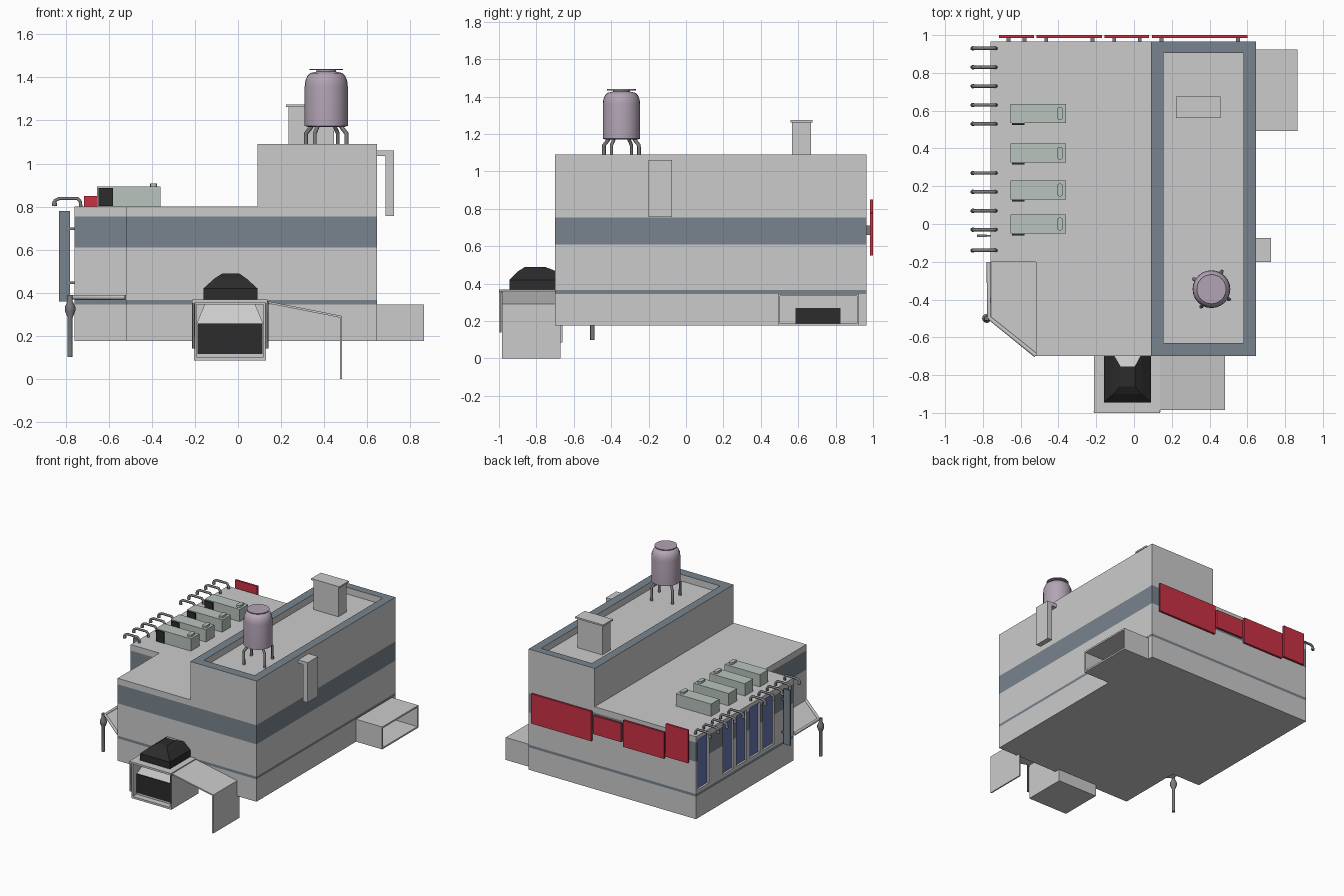
import bpy, bmesh
from math import sin, cos, radians, pi

if "Cube" in bpy.data.objects:
    bpy.data.objects.remove(bpy.data.objects["Cube"])


def mat(name, r, g, b):
    m = bpy.data.materials.new(name)
    m.diffuse_color = (r, g, b, 1)
    m.use_nodes = True
    m.node_tree.nodes["Principled BSDF"].inputs["Base Color"].default_value = m.diffuse_color
    return m


GREY = mat("concrete", .8, .8, .8)
BAND = mat("slate", .19, .23, .27)
BLACK = mat("black", .025, .025, .025)
RED = mat("red", .6, .03, .06)
BLUE = mat("glass_blue", .13, .18, .45)
PURPLE = mat("tank_mauve", .45, .37, .46)
GREEN = mat("unit_green", .48, .55, .51)
METAL = mat("dark_metal", .2, .2, .21)


def loft(name, rings, mats=(None,), bands=None, smooth=False):
    """Skin a stack of equal point rings, capped at both ends."""
    bm = bmesh.new()
    vs = [[bm.verts.new(p) for p in r] for r in rings]
    n = len(vs[0])
    for i in range(len(vs) - 1):
        for j in range(n):
            k = (j + 1) % n
            f = bm.faces.new((vs[i][j], vs[i][k], vs[i + 1][k], vs[i + 1][j]))
            f.material_index = bands[i] if bands else 0
    bm.faces.new(vs[0])
    bm.faces.new(vs[-1])
    bmesh.ops.recalc_face_normals(bm, faces=bm.faces)
    me = bpy.data.meshes.new(name)
    bm.to_mesh(me)
    bm.free()
    for m in mats:
        if m:
            me.materials.append(m)
    ob = bpy.data.objects.new(name, me)
    bpy.context.collection.objects.link(ob)
    if smooth:
        bpy.ops.object.select_all(action='DESELECT')
        ob.select_set(True)
        bpy.context.view_layer.objects.active = ob
        bpy.ops.object.shade_smooth_by_angle(angle=radians(35))
    return ob


def rect(a0, a1, b0, b1, c, axis='z'):
    pts = [(a0, b0), (a1, b0), (a1, b1), (a0, b1)]
    put = {'z': lambda a, b: (a, b, c), 'y': lambda a, b: (a, c, b), 'x': lambda a, b: (c, a, b)}[axis]
    return [put(a, b) for a, b in pts]


def box(name, x0, x1, y0, y1, z0, z1, m=None):
    return loft(name, [rect(x0, x1, y0, y1, z0), rect(x0, x1, y0, y1, z1)], (m,))


def lathe(name, x, y, profile, m, n=24):
    rings = [[(x + r * cos(2 * pi * i / n), y + r * sin(2 * pi * i / n), z) for i in range(n)]
             for r, z in profile]
    return loft(name, rings, (m,), smooth=True)


def pipe(name, pts, r, m):
    cu = bpy.data.curves.new(name, 'CURVE')
    cu.dimensions = '3D'
    cu.bevel_depth, cu.bevel_resolution, cu.use_fill_caps = r, 1, True
    sp = cu.splines.new('POLY')
    sp.points.add(len(pts) - 1)
    for p, q in zip(sp.points, pts):
        p.co = (*q, 1)
    cu.materials.append(m)
    ob = bpy.data.objects.new(name, cu)
    bpy.context.collection.objects.link(ob)


# Main building: notched plan with two flush stripes
plan = [(.645, -.7), (.645, .965), (-.76, .965), (-.76, -.2), (-.52, -.2), (-.52, -.7)]
body = loft("main_building", [[(x, y, z) for x, y in plan] for z in (.175, .345, .365, .61, .755, .8)],
            (GREY, BAND), [0, 1, 0, 1, 0])

# Window bay on the left wall
for i, (y0, y1) in enumerate([(.81, .94), (.52, .64), (.36, .48), (.20, .32), (.03, .16)]):
    cut = box(f"window_cutter_{i}", -.8, -.735, y0, y1, .39, .77)
    cut.hide_render = True
    cut.hide_viewport = True
    b = body.modifiers.new("window", 'BOOLEAN')
    b.operation, b.object = 'DIFFERENCE', cut
    box(f"window_pane_{i}", -.745, -.734, y0, y1, .39, .77, BLUE)

# Upper storey with sunken roof and dark parapet
loft("upper_storey", [rect(.09, .645, -.7, .965, .8), rect(.09, .645, -.7, .965, 1.09),
                      rect(.155, .58, -.63, .905, 1.09), rect(.155, .58, -.63, .905, 1.04)],
     (GREY, BAND), [0, 1, 0])

# Roof chimney
box("chimney", .235, .445, .567, .667, 1.04, 1.262)
box("chimney_cap", .222, .457, .56, .675, 1.262, 1.274)

# Water tank on bent legs
TX, TY = .41, -.345
lathe("water_tank", TX, TY, [(.085, 1.17), (.1, 1.175), (.1, 1.36), (.097, 1.385), (.088, 1.407),
                             (.075, 1.42), (.045, 1.427), (.045, 1.434), (.078, 1.434), (.078, 1.44)], PURPLE)
for k in range(4):
    a = radians(60 + 90 * k)
    pipe(f"tank_leg_{k}", [(TX + r * cos(a), TY + r * sin(a), z)
                           for r, z in ((.075, 1.18), (.085, 1.165), (.108, 1.14), (.108, 1.04))], .01, METAL)

# Wall duct on the right side
duct = [(.645, 1.06), (.725, 1.06), (.725, .757), (.685, .757), (.685, 1.035), (.645, 1.035)]
loft("wall_duct", [[(x, y, z) for x, z in duct] for y in (-.2, -.075)])

# Loading dock, an open shell facing right
loft("loading_dock", [rect(.493, .925, .175, .345, .645, 'x'), rect(.493, .925, .175, .345, .865, 'x'),
                      rect(.503, .915, .187, .333, .865, 'x'), rect(.503, .915, .187, .333, .65, 'x')])
box("dock_door", .648, .656, .585, .825, .187, .27, BLACK)

# Front stall: open shell, counter, roof slab, corner rods
loft("stall_shell", [rect(-.205, .13, .085, .355, -.66, 'y'), rect(-.205, .13, .085, .355, -.985, 'y'),
                     rect(-.193, .118, .1, .345, -.985, 'y'), rect(-.193, .118, .1, .345, -.86, 'y')])
loft("stall_counter_hood", [rect(-.193, .118, -.94, -.86, .1), rect(-.193, .118, -.94, -.86, .255),
                            rect(-.155, .08, -.88, -.86, .345)])
box("stall_hatch", -.188, .113, -.946, -.938, .115, .257, BLACK)
box("stall_roof", -.213, .138, -1, -.69, .353, .368)
for x in (-.207, .134):
    pipe("stall_rod", [(x, -.992, .14), (x, -.992, .36)], .007, METAL)

# Stepped black hood on the stall roof, its rear slope left grey
hood = loft("stall_hood", [rect(-.16, .09, -.945, -.66, .368), rect(-.16, .09, -.945, -.66, .42),
                           rect(-.11, .04, -.9, -.69, .465), rect(-.072, .005, -.86, -.755, .49)],
            (BLACK, GREY))
for f in hood.data.polygons:
    if f.normal.y > .2:
        f.material_index = 1

# Stall side awning: sloped sheet with a drop panel
sheet = [(.13, .362), (.483, .292), (.483, 0), (.473, 0), (.473, .284), (.13, .352)]
loft("stall_awning", [[(x, y, z) for x, z in sheet] for y in (-.985, -.67)])

# Corner canopy with a rim and a hanging post
wedge = [(-.76, -.2), (-.52, -.2), (-.52, -.7), (-.76, -.49)]
loft("corner_canopy", [[(x, y, z) for x, y in wedge] for z in (.365, .38)])
pipe("canopy_rim", [(-.768, -.2, .378), (-.768, -.495, .378), (-.52, -.695, .378)], .012, GREY)
lathe("canopy_post", -.78, -.5, [(.012, .1), (.012, .285), (.024, .315), (.024, .335), (.012, .36), (.012, .388)],
      METAL, 12)

# Blade sign on the left wall
box("blade_sign", -.832, -.78, -.068, -.056, .36, .78, BAND)
for z in (.44, .69):
    box("blade_sign_bracket", -.782, -.758, -.066, -.058, z, z + .012, METAL)

# Roof-edge lamps
arm = [(-.73, .79), (-.732, .822), (-.745, .838), (-.83, .838), (-.85, .828), (-.858, .803)]
for i, y in enumerate((.93, .83, .73, .63, .53, .27, .17, .07, -.03, -.14)):
    pipe(f"lamp_arm_{i}", [(x, y, z) for x, z in arm], .009, METAL)
    lathe(f"lamp_head_{i}", -.853, y, [(.012, .802), (.012, .812), (.008, .826)], METAL, 10)

# Rooftop cooling units
for i, y in enumerate((.585, .375, .18, 0)):
    box(f"cooling_unit_{i}", -.655, -.36, y - .05, y + .05, .8, .893, GREEN)
    box(f"cooling_grille_{i}", -.647, -.58, y - .06, y - .049, .803, .887, BLACK)
    ring = []
    for k in range(16):
        a = 2 * pi * k / 16
        ring.append((-.392 + .016 * cos(a), y + .016 * sin(a) + (.018 if sin(a) > 0 else -.018)))
    loft(f"cooling_outlet_{i}", [[(px, py, z) for px, py in ring] for z in (.893, .908)], (GREEN,))

# Red boards on the back wall, with standoffs
boards = [(.095, .6, .55, .775), (-.155, .08, .61, .75), (-.515, -.17, .58, .78), (-.715, -.53, .6, .85)]
for i, (x0, x1, z0, z1) in enumerate(boards):
    box(f"back_board_{i}", x0, x1, .985, 1, z0, z1, RED)
    for x in (x0 + .05, x1 - .05):
        box(f"board_standoff_{i}", x - .01, x + .01, .96, .987, .66, .71, METAL)
